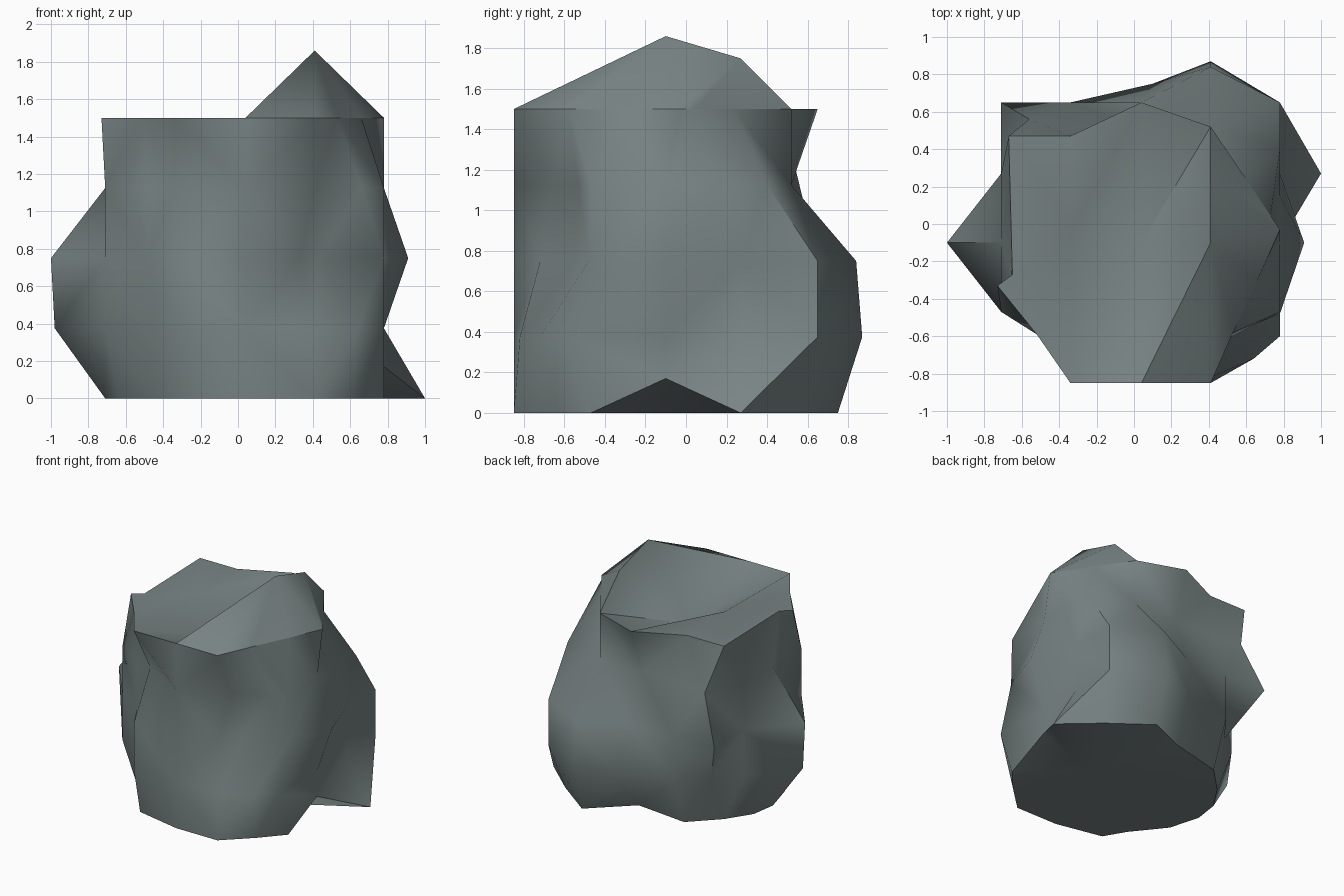
import bpy, bmesh, math

if "Cube" in bpy.data.objects:
    bpy.data.objects.remove(bpy.data.objects["Cube"])

# Basic outline: a rounded square of 16 points, counter-clockwise from the front left corner
XS = [-.71, -.34, .04, .41, .78]
YS = [-.85, -.47, -.10, .27, .65]
base = [(x, YS[0]) for x in XS[:4]] + [(XS[4], y) for y in YS[:4]]
base += [(x, YS[4]) for x in XS[:0:-1]] + [(XS[0], y) for y in YS[:0:-1]]
base[0], base[4] = (-.48, -.61), (.62, -.65)

# Each layer's chips and bulges: outline index -> new position
LAYERS = [
    (0, {0: (-.44, -.6), 1: (-.34, -.77), 7: (1, .27), 8: (.72, .52), 9: (.41, .75),
         10: (.04, .55), 11: (-.34, .51), 12: (-.55, .3), 13: (-.68, .1), 15: (-.64, -.35)}),
    (.375, {3: (.41, -.82), 4: (.64, -.72), 5: (.78, -.6), 9: (.41, .87), 10: (.1, .75),
            12: (-.52, .42), 14: (-.98, -.1)}),
    (.75, {3: (.33, -.72), 4: (.43, -.55), 5: (.78, -.48), 6: (.91, -.1),
           9: (.41, .84), 14: (-1, -.1)}),
    (1.125, {1: (-.34, -.64), 3: (.41, -.66), 4: (.66, -.53), 7: (.78, .15), 8: (.78, .4),
             9: (.41, .52), 10: (.04, .52), 11: (-.34, .52), 12: (-.56, .56)}),
    (1.5, {0: (-.52, -.59), 4: (.53, -.58), 5: (.66, -.3), 6: (.78, -.03), 7: (.73, .045),
           8: (.6, .24), 9: (.41, .52), 11: (-.34, .47), 12: (-.67, .47),
           13: (-.66, .1), 14: (-.65, -.27), 15: (-.73, -.33)}),
]
# Quads whose fold direction matters: (layer, index) -> fold rises to the right
FOLDS = {(0, 7): True, (3, 7): False, (3, 4): False, (3, 14): False}

bm = bmesh.new()
rings = []
for z, moves in LAYERS:
    rings.append([bm.verts.new((*moves.get(i, p), z)) for i, p in enumerate(base)])

# Sides
for k, (a, b) in enumerate(zip(rings, rings[1:])):
    for i in range(16):
        j = (i + 1) % 16
        fold = FOLDS.get((k, i))
        if fold is None:
            bm.faces.new((a[i], a[j], b[j], b[i]))
        elif fold:
            bm.faces.new((a[i], a[j], b[j]))
            bm.faces.new((a[i], b[j], b[i]))
        else:
            bm.faces.new((a[i], a[j], b[i]))
            bm.faces.new((a[j], b[j], b[i]))


def fan(center, points):
    for p, q in zip(points, points[1:]):
        bm.faces.new((center, p, q))


# Base with chips under the right side and the back
low = rings[0]
low[6].co.z = .17
low[10].co.z = .05
middle = bm.verts.new((.35, -.1, 0))
fan(middle, low[::-1] + low[-1:])

# Top: flat left part, hollow, and a ridge with a peak on the right
t = rings[-1]
peak = bm.verts.new((.41, -.1, 1.86))
ridge = bm.verts.new((.41, .27, 1.75))
hollow = bm.verts.new((.04, -.1, 1.28))
shelf = bm.verts.new((-.33, -.03, 1.5))
fan(peak, [hollow] + t[2:7] + [ridge, hollow])
fan(ridge, t[6:10] + [hollow])
fan(hollow, [t[9], t[10], shelf, t[1], t[2]])
fan(shelf, t[10:] + t[:2])

bmesh.ops.triangulate(bm, faces=[f for f in bm.faces if len(f.verts) == 4])
bmesh.ops.recalc_face_normals(bm, faces=bm.faces)

# Crisp rims at the top and the base
for ring in (low, t):
    for p, q in zip(ring, ring[1:] + ring[:1]):
        bm.edges.get((p, q)).smooth = False

mesh = bpy.data.meshes.new("rock")
bm.to_mesh(mesh)
bm.free()

stone = bpy.data.materials.new("grey stone")
stone.diffuse_color = (.19, .23, .23, 1)
stone.use_nodes = True
stone.node_tree.nodes["Principled BSDF"].inputs["Base Color"].default_value = stone.diffuse_color
mesh.materials.append(stone)
rock = bpy.data.objects.new("rock", mesh)
bpy.context.collection.objects.link(rock)
bpy.context.view_layer.objects.active = rock
rock.select_set(True)
bpy.ops.object.shade_smooth_by_angle(angle=math.radians(60), keep_sharp_edges=True)
